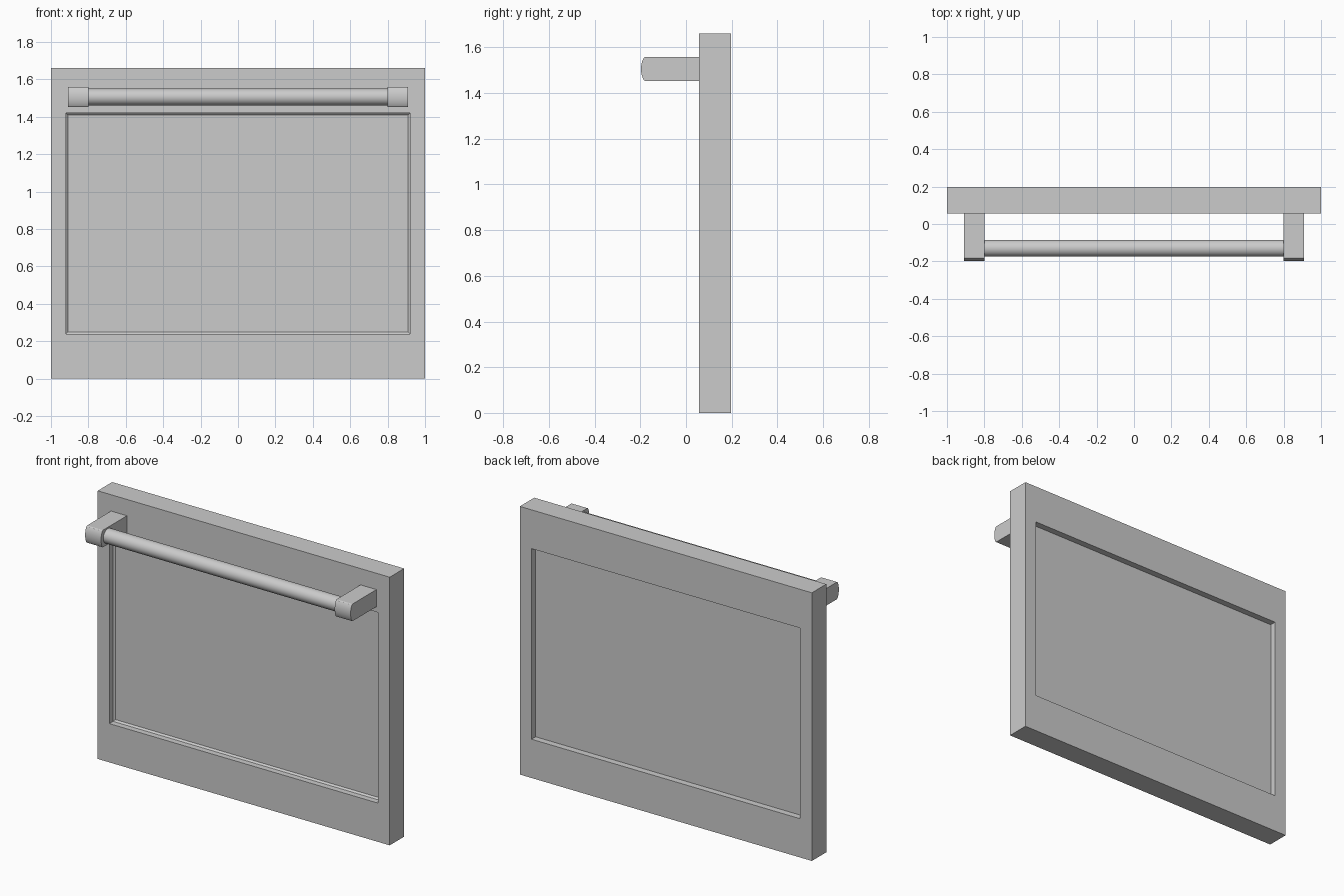
import bpy, bmesh, math
from mathutils import Matrix

if "Cube" in bpy.data.objects:
    bpy.data.objects.remove(bpy.data.objects["Cube"])

H = 1.66                      # door height
OX, Z0, Z1 = 0.92, 0.24, 1.42  # window opening
YF, YB = 0.056, 0.197         # door front and back
BAR_Y, BAR_Z = -0.13, 1.506   # handle axis


def finish(name, bm, smooth=False):
    bmesh.ops.recalc_face_normals(bm, faces=bm.faces)
    mesh = bpy.data.meshes.new(name)
    bm.to_mesh(mesh)
    bm.free()
    ob = bpy.data.objects.new(name, mesh)
    bpy.context.collection.objects.link(ob)
    if smooth:
        bpy.ops.object.select_all(action='DESELECT')
        ob.select_set(True)
        bpy.context.view_layer.objects.active = ob
        bpy.ops.object.shade_smooth_by_angle(angle=math.radians(25))
    return ob


def rect_loft(name, rings, cap=False, closed=False):
    """Join upright rectangles given as (half width, bottom, top, y)."""
    bm = bmesh.new()
    loops = [[bm.verts.new((x, y, z)) for x, z in
              ((-hx, z0), (hx, z0), (hx, z1), (-hx, z1))]
             for hx, z0, z1, y in rings]
    pairs = list(zip(loops, loops[1:]))
    if closed:
        pairs.append((loops[-1], loops[0]))
    for a, b in pairs:
        for i in range(4):
            j = (i + 1) % 4
            bm.faces.new((a[i], a[j], b[j], b[i]))
    if cap:
        bm.faces.new(loops[0])
        bm.faces.new(loops[-1])
    return finish(name, bm)


# Door frame with a through opening
rect_loft("door_frame", [(OX, Z0, Z1, YF), (1.0, 0, H, YF),
                         (1.0, 0, H, YB), (OX, Z0, Z1, YB)], closed=True)

# Window panel recessed on both sides, chamfered at the front
c = 0.01
rect_loft("window_panel", [(OX - c, Z0 + c, Z1 - c, 0.102), (OX, Z0, Z1, 0.092),
                           (OX, Z0, Z1, 0.157)], cap=True)


# Handle posts: rounded-nose side profile extruded along x
def handle_post(name, x0, x1):
    h = 0.053
    half = [(YF, h), (-0.178, h), (-0.184, h - 0.003), (-0.188, h - 0.010),
            (-0.193, 0.030), (-0.196, 0.015)]
    profile = half + [(-0.197, 0)] + [(y, -z) for y, z in reversed(half)]
    bm = bmesh.new()
    face = bm.faces.new([bm.verts.new((x0, y, BAR_Z + z)) for y, z in profile])
    ext = bmesh.ops.extrude_face_region(bm, geom=[face], use_keep_orig=True)
    verts = [g for g in ext["geom"] if isinstance(g, bmesh.types.BMVert)]
    bmesh.ops.translate(bm, verts=verts, vec=(x1 - x0, 0, 0))
    return finish(name, bm, smooth=True)


for side, s in (("left", -1), ("right", 1)):
    handle_post(side + "_handle_post", s * 0.80, s * 0.909)

# Round handle bar
bm = bmesh.new()
bmesh.ops.create_cone(bm, cap_ends=True, segments=48, radius1=0.045, radius2=0.045,
                      depth=1.604,
                      matrix=Matrix.Translation((0, BAR_Y, BAR_Z)) @ Matrix.Rotation(math.pi / 2, 4, 'Y'))
finish("handle_bar", bm, smooth=True)
